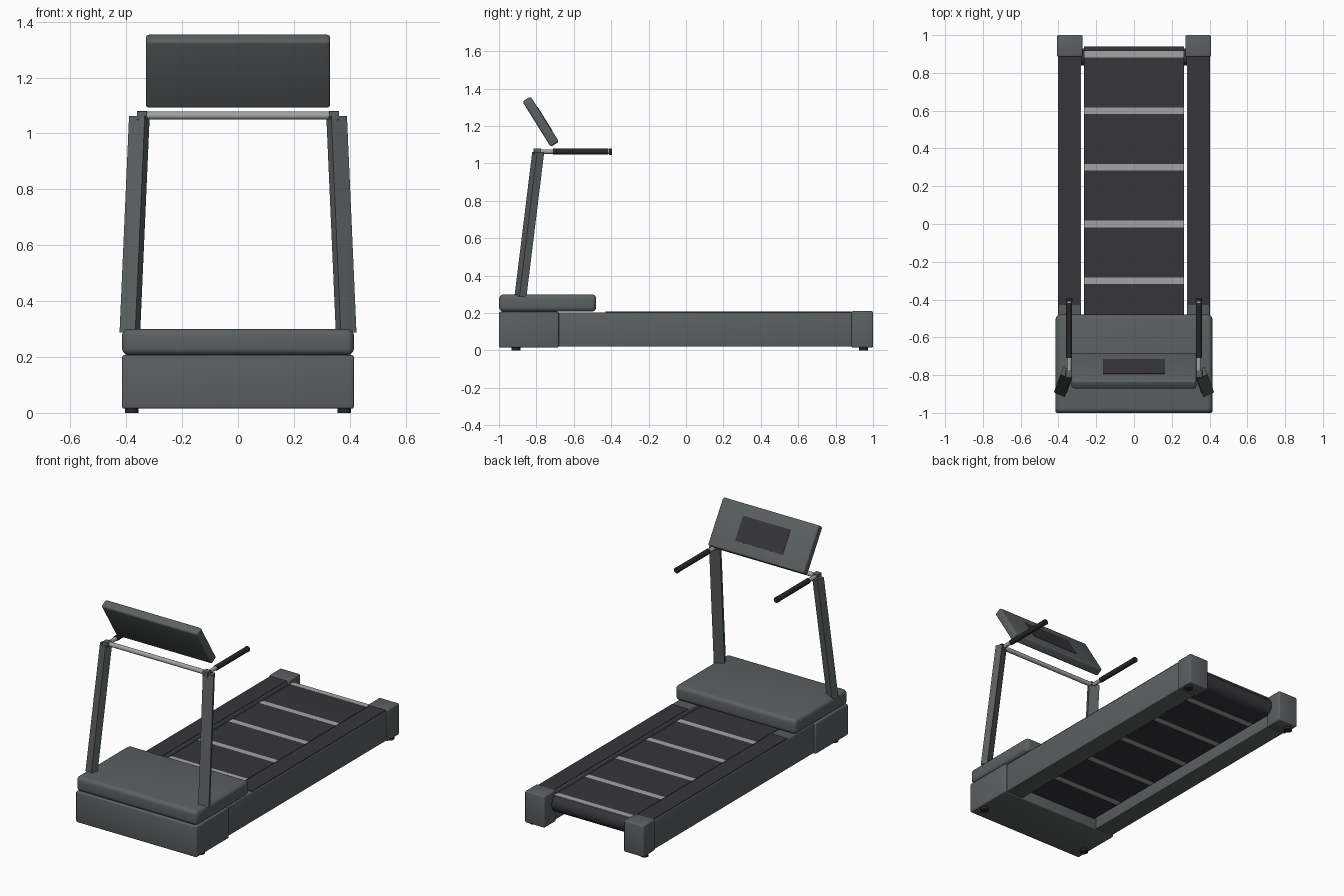
import bpy, bmesh, math
from mathutils import Matrix, Vector

if "Cube" in bpy.data.objects:
    bpy.data.objects.remove(bpy.data.objects["Cube"])


def material(name, rgb):
    m = bpy.data.materials.new(name)
    m.diffuse_color = (*rgb, 1)
    m.use_nodes = True
    m.node_tree.nodes["Principled BSDF"].inputs["Base Color"].default_value = m.diffuse_color
    return m


GREY = material("slate grey", (0.105, 0.118, 0.121))
DARK = material("charcoal", (0.037, 0.035, 0.043))
SILVER = material("silver", (0.36, 0.37, 0.37))
BLACK = material("black rubber", (0.02, 0.02, 0.022))


def finish(name, bm, mats):
    bmesh.ops.recalc_face_normals(bm, faces=bm.faces)
    me = bpy.data.meshes.new(name)
    bm.to_mesh(me)
    bm.free()
    for m in mats:
        me.materials.append(m)
    ob = bpy.data.objects.new(name, me)
    bpy.context.collection.objects.link(ob)
    bpy.ops.object.select_all(action='DESELECT')
    ob.select_set(True)
    bpy.context.view_layer.objects.active = ob
    bpy.ops.object.shade_smooth_by_angle(angle=math.radians(35))
    return ob


def box(name, lo, hi, mat, bevel=0.0, segments=3, matrix=None):
    """Box between two corners, with optional rounded edges and placement."""
    bm = bmesh.new()
    lo, hi = Vector(lo), Vector(hi)
    bmesh.ops.create_cube(bm, size=1)
    for v in bm.verts:
        v.co = (lo + hi) / 2 + v.co * (hi - lo)
    if bevel:
        bmesh.ops.bevel(bm, geom=bm.edges[:], offset=bevel, segments=segments,
                        profile=0.5, affect='EDGES')
    if matrix:
        bm.transform(matrix)
    return finish(name, bm, [mat])


def rod(name, a, b, r, mat, sides=20):
    """Cylinder from point a to point b."""
    a, b = Vector(a), Vector(b)
    bm = bmesh.new()
    bmesh.ops.create_cone(bm, cap_ends=True, segments=sides, radius1=r, radius2=r,
                          depth=(b - a).length)
    rot = (b - a).to_track_quat('Z', 'Y').to_matrix().to_4x4()
    bm.transform(Matrix.Translation((a + b) / 2) @ rot)
    return finish(name, bm, [mat])


# Motor housing and rounded hood
box("motor_base", (-0.415, -1, 0.015), (0.415, -0.68, 0.207), GREY, 0.008)
box("motor_hood", (-0.415, -1, 0.207), (0.415, -0.48, 0.30), GREY, 0.025, 5)


# Running belt: closed loop with stripes on both runs
def running_belt():
    top, bottom, front, back = 0.192, 0.082, -0.78, 0.885
    zc, r, half = (top + bottom) / 2, (top - bottom) / 2, 0.018
    upper = [0.90 - 0.3 * i for i in range(1, 6)]
    lower = [0.75 - 0.3 * i for i in range(5)]
    pts = [(front, top)]
    for c in reversed(upper):
        pts += [(c - half, top), (c + half, top)]
    pts.append((back, top))
    for i in range(1, 12):
        a = math.pi / 2 - math.pi * i / 12
        pts.append((back + r * math.cos(a), zc + r * math.sin(a)))
    pts.append((back, bottom))
    for c in lower:
        pts += [(c + half, bottom), (c - half, bottom)]
    pts.append((front, bottom))
    bm = bmesh.new()
    left = [bm.verts.new((-0.265, y, z)) for y, z in pts]
    right = [bm.verts.new((0.265, y, z)) for y, z in pts]
    n = len(pts)
    for i in range(n):
        j = (i + 1) % n
        f = bm.faces.new((left[i], left[j], right[j], right[i]))
        y, z = f.calc_center_median().yz
        row = upper if z > zc else lower
        flat = abs(z - top) < 1e-4 or abs(z - bottom) < 1e-4
        f.material_index = int(flat and any(abs(y - c) < 0.005 for c in row))
    bm.faces.new(left)
    bm.faces.new(right[::-1])
    finish("running_belt", bm, [DARK, SILVER])


running_belt()
box("rear_belt_stripe", (-0.265, 0.882, 0.188), (0.265, 0.918, 0.193), SILVER)
rod("rear_roller", (-0.285, 0.885, 0.137), (0.285, 0.885, 0.137), 0.045, DARK)

# Console slab, tilted so that its face looks up and back
tilt = Matrix.Translation((0, -0.777, 1.223)) @ Matrix.Rotation(-math.radians(58), 4, 'X')
box("console", (-0.33, -0.143, -0.026), (0.33, 0.143, 0.026), GREY, 0.012, 4, tilt)
box("console_screen", (-0.163, -0.074, 0.024), (0.163, 0.074, 0.028), DARK, matrix=tilt)

# Crossbar between the posts
rod("crossbar", (-0.345, -0.79, 1.064), (0.345, -0.79, 1.064), 0.014, SILVER)


# Upright post: twisted rectangular section, leaning in and back
def upright_post(name, s):
    bm = bmesh.new()
    twist = Matrix.Rotation(s * math.radians(25), 4, 'Z')
    rings = []
    for centre in ((s * 0.387, -0.885, 0.288), (s * 0.353, -0.79, 1.062)):
        rings.append([bm.verts.new(Vector(centre) + twist @ Vector((u * 0.031, v * 0.021, 0)))
                      for u, v in ((-1, -1), (1, -1), (1, 1), (-1, 1))])
    a, b = rings
    for i in range(4):
        j = (i + 1) % 4
        bm.faces.new((a[i], a[j], b[j], b[i]))
    bm.faces.new(a)
    bm.faces.new(b)
    finish(name, bm, [GREY])


# Parts repeated on both sides
for s, side in ((-1, "left"), (1, "right")):
    def sided(name, x0, x1, y0, y1, z0, z1, mat, bevel=0.0):
        xs = sorted((s * x0, s * x1))
        box(f"{name}_{side}", (xs[0], y0, z0), (xs[1], y1, z1), mat, bevel)

    sided("side_rail", 0.28, 0.402, -0.70, 0.90, 0.02, 0.203, GREY, 0.004)
    sided("foot_strip", 0.285, 0.397, -0.43, 0.886, 0.201, 0.207, DARK)
    sided("rear_cap", 0.272, 0.408, 0.885, 1.0, 0.015, 0.21, GREY, 0.008)
    upright_post(f"upright_post_{side}", s)
    sided("post_bracket", 0.325, 0.362, -0.815, -0.775, 1.048, 1.08, GREY, 0.003)
    x = s * 0.343
    rod(f"handle_bar_{side}", (x, -0.80, 1.063), (x, -0.70, 1.063), 0.012, SILVER)
    rod(f"handle_grip_{side}", (x, -0.71, 1.063), (x, -0.418, 1.063), 0.016, BLACK)
    rod(f"handle_ring_{side}", (x, -0.418, 1.063), (x, -0.411, 1.063), 0.013, SILVER)
    rod(f"handle_end_{side}", (x, -0.411, 1.063), (x, -0.395, 1.063), 0.017, BLACK)
    for y, end in ((-0.91, "front"), (0.95, "rear")):
        rod(f"{end}_foot_{side}", (s * 0.38, y, 0), (s * 0.38, y, 0.03), 0.024, BLACK)
